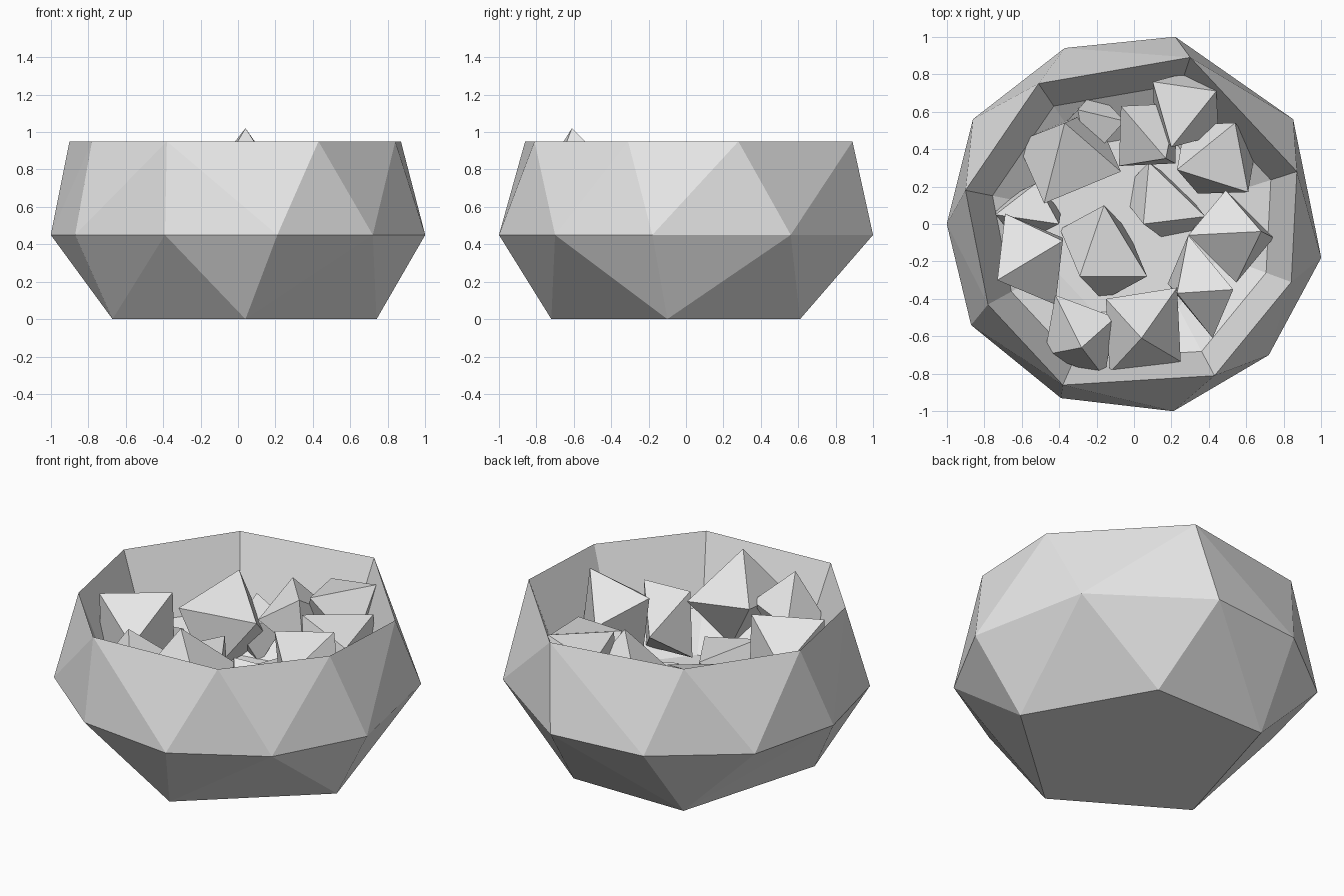
import bpy, bmesh
from math import atan2, sqrt
from mathutils import Vector

default = bpy.data.objects.get("Cube")
if default:
    bpy.data.objects.remove(default, do_unlink=True)

# One plain material for everything
stone = bpy.data.materials.new("pale_grey")
stone.use_nodes = True
grey = (0.8, 0.8, 0.8, 1)
stone.diffuse_color = grey
stone.node_tree.nodes["Principled BSDF"].inputs["Base Color"].default_value = grey


def finish(name, bm):
    """Turn a bmesh into a flat shaded object."""
    bmesh.ops.recalc_face_normals(bm, faces=bm.faces)
    mesh = bpy.data.meshes.new(name)
    bm.to_mesh(mesh)
    bm.free()
    mesh.materials.append(stone)
    obj = bpy.data.objects.new(name, mesh)
    bpy.context.collection.objects.link(obj)
    return obj


def add_ring(bm, outline, z, scale=1.0):
    """Add a closed ring of vertices, ordered by angle."""
    ordered = sorted(outline, key=lambda p: atan2(p[1], p[0]))
    return [bm.verts.new((x * scale, y * scale, z)) for x, y in ordered]


def zip_rings(bm, a, b):
    """Join two rings with triangles, always taking the shorter diagonal."""
    start = min(range(len(b)), key=lambda k: (b[k].co - a[0].co).length)
    b = b[start:] + b[:start]
    i = j = 0
    while i < len(a) or j < len(b):
        va, vb = a[i % len(a)], b[j % len(b)]
        na, nb = a[(i + 1) % len(a)], b[(j + 1) % len(b)]
        step_a = (na.co - vb.co).length < (nb.co - va.co).length
        if j == len(b) or (i < len(a) and step_a):
            bm.faces.new((va, na, vb))
            i += 1
        else:
            bm.faces.new((va, nb, vb))
            j += 1


# Bowl: pentagon foot, ten sided waist, eight sided sharp rim
foot = [(.04, -.72), (.74, -.10), (.335, .61), (-.41, .61), (-.67, -.29)]
waist = [(.22, 1), (.85, .56), (1, -.18), (.72, -.70), (.21, -1),
         (-.39, -.93), (-.87, -.54), (-1, 0), (-.86, .56), (-.37, .94)]
rim = [(.30, .89), (.87, .28), (.84, -.31), (.43, -.81),
       (-.38, -.86), (-.78, -.43), (-.90, .18), (-.51, .75)]

bm = bmesh.new()
rings = [add_ring(bm, foot, 0), add_ring(bm, waist, .45), add_ring(bm, rim, .95),
         add_ring(bm, rim, .55, .84), add_ring(bm, rim, .38, .55)]
for lower, upper in zip(rings, rings[1:]):
    zip_rings(bm, lower, upper)
bm.faces.new(rings[0])
bm.faces.new(rings[-1])
finish("bowl", bm)


def add_shard(name, corners):
    """Build an eight sided crystal below one of its upper faces."""
    p, q, r = (Vector(c) for c in corners)
    normal = (q - p).cross(r - p).normalized()
    if normal.z < 0:
        normal.negate()
    edge = ((q - p).length + (r - q).length + (p - r).length) / 3
    centre = (p + q + r) / 3 - normal * edge / sqrt(6)
    bm = bmesh.new()
    for v in (p, q, r):
        bm.verts.new(v)
        bm.verts.new(centre * 2 - v)
    bmesh.ops.convex_hull(bm, input=bm.verts)
    finish(name, bm)


# Crystals heaped in the bowl, each given by one upper face
shards = {
    "back_right": ((.10, .76, .82), (.44, .71, .89), (.20, .41, .86)),
    "right_rear": ((.23, .29, .81), (.54, .54, .80), (.61, .17, .75)),
    "right": ((.29, -.06, .86), (.68, -.04, .95), (.49, .18, .72)),
    "right_front": ((.53, -.35, .80), (.23, -.37, .80), (.29, -.06, .62)),
    "front_peak": ((.04, -.61, 1.02), (-.15, -.40, .78), (.23, -.34, .75)),
    "front_left": ((-.28, -.66, .95), (-.42, -.38, .75), (-.10, -.50, .78)),
    "left": ((-.73, -.30, .91), (-.38, -.09, .93), (-.42, -.43, .72)),
    "middle": ((-.16, .10, .65), (.07, -.28, .60), (-.29, -.28, .68)),
    "back_left": ((-.37, .54, .83), (-.48, .11, .73), (-.07, .28, .68)),
    "back": ((.17, .35, .86), (-.08, .31, .69), (-.07, .63, .83)),
    "left_low": ((-.74, .05, .62), (-.40, 0, .60), (-.52, .22, .55)),
    "middle_low": ((.05, 0, .55), (.08, .33, .50), (.38, .04, .50)),
    "back_low": ((-.30, .61, .68), (-.05, .55, .60), (-.25, .33, .60)),
}
for place, corners in shards.items():
    add_shard("crystal_" + place, corners)
